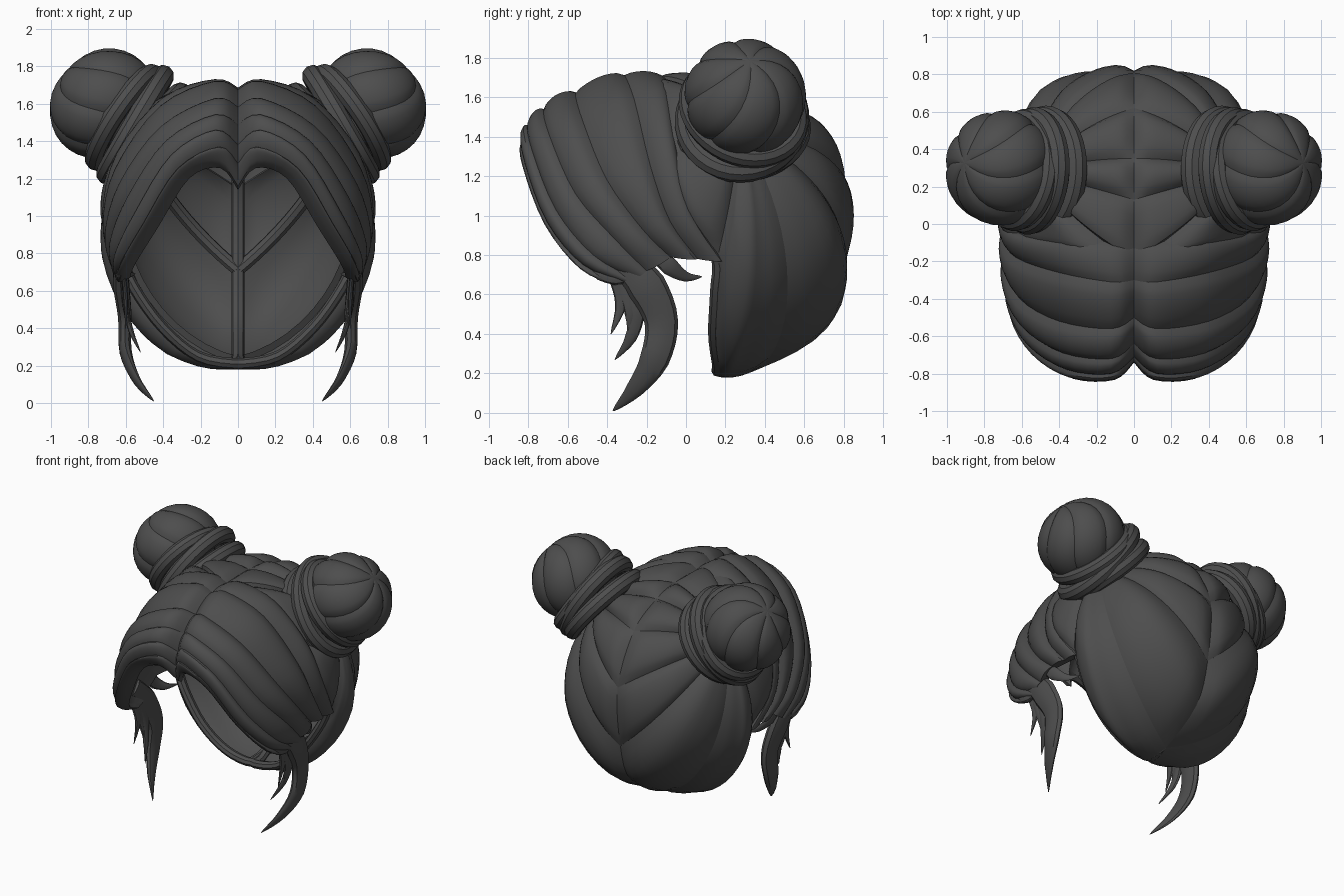
import bpy, bmesh
from math import sin, cos, pi
from mathutils import Vector as V

if "Cube" in bpy.data.objects:
    bpy.data.objects.remove(bpy.data.objects["Cube"])

mat = bpy.data.materials.new("dark_hair")
mat.diffuse_color = (0.075, 0.075, 0.075, 1)
mat.use_nodes = True
mat.node_tree.nodes["Principled BSDF"].inputs["Base Color"].default_value = mat.diffuse_color


def spline(pts, t, closed=False):
    """Catmull-Rom point; t counts control points."""
    n = len(pts)
    i = int(t) if closed else min(int(t), n - 2)
    f = t - i
    get = (lambda k: V(pts[k % n])) if closed else (lambda k: V(pts[max(0, min(n - 1, k))]))
    a, b, c, d = (get(i + k) for k in (-1, 0, 1, 2))
    return 0.5 * (2 * b + (c - a) * f + (2 * a - 5 * b + 4 * c - d) * f * f
                  + (3 * b - a - 3 * c + d) * f ** 3)


def skin(bm, rows, wrap=False, loop=False, caps=False):
    """Quads between rows of points."""
    vs = [[bm.verts.new(p) for p in r] for r in rows]
    m = len(vs[0])
    for i in range(len(vs) if loop else len(vs) - 1):
        a, b = vs[i], vs[(i + 1) % len(vs)]
        for k in range(m if wrap else m - 1):
            q = (k + 1) % m
            bm.faces.new((a[k], a[q], b[q], b[k]))
    if caps:
        bm.faces.new(vs[0])
        bm.faces.new(vs[-1])


def finish(bm, name):
    bmesh.ops.remove_doubles(bm, verts=bm.verts, dist=0.0005)
    bmesh.ops.recalc_face_normals(bm, faces=bm.faces)
    me = bpy.data.meshes.new(name)
    bm.to_mesh(me)
    bm.free()
    me.materials.append(mat)
    ob = bpy.data.objects.new(name, me)
    bpy.context.collection.objects.link(ob)
    ob.modifiers.new("mirror", 'MIRROR').use_clip = False
    return ob


# Scalp cap: puffed panels radiating from the bun to the centre parting and rim
C = V((0, 0.1, 1.0))
B = V((0.52, 0.27, 1.42)) - C
edge = [(0, -.2, 1.67), (0, .13, 1.68), (0, .35, 1.64), (0, .62, 1.5), (0, .81, 1.15),
        (0, .78, .7), (0, .66, .4), (0, .34, .21), (0, .18, .18), (.22, .17, .22),
        (.42, .15, .38), (.58, .16, .6), (.66, .16, .79), (.69, .0, 1.0),
        (.62, -.09, 1.3), (.3, -.15, 1.62)]


def seam_point(e, t):
    """Point on the head between the bun (t=0) and edge point e (t=1)."""
    d = B.normalized().slerp(e.normalized(), t)
    return d, B.length + (e.length - B.length) * t


bm = bmesh.new()
NT = 16
for i0, i1 in [(0, 1), (1, 2), (2, 3), (3, 4), (4, 5), (5, 7), (7, 12), (12, 14), (14, 16)]:
    nu = 8 if i1 - i0 < 3 else 16
    cols = []
    for k in range(nu + 1):
        u = k / nu
        e = spline(edge, min(i0 + u * (i1 - i0), 15.9999), True)
        e.x = max(e.x, 0)
        e -= C
        col = []
        for j in range(1, NT + 1):
            t = j / NT
            d, r = seam_point(e, t)
            puff = 0.045 * sin(pi * u) ** 0.6 * min(1, t * 2) * min(1, (1 - t) * 7) ** 0.5
            col.append(C + d * (r + puff))
        col.append(C + e * (1 - 0.05 / e.length))      # tucked-in seam
        cols.append(col)
    tuck = lambda col: [p - (p - C).normalized() * 0.04 for p in col]
    skin(bm, [tuck(cols[0])] + cols + [tuck(cols[-1])])
finish(bm, "scalp_panels")

# Rolled seams on the inside of the cap: centre, diagonal and rim
bm = bmesh.new()
centre_line = [spline(edge, 2.5 + k * .25, True) - C for k in range(23)]
rim_line = [spline(edge, 8 + k * .25, True) - C for k in range(19)]
diagonal = [d * r for d, r in (seam_point(V(edge[5]) - C, .25 + k * .05) for k in range(16))]
for line in (centre_line, rim_line, diagonal):
    rows = []
    for k, p in enumerate(line):
        T = line[min(k + 1, len(line) - 1)] - line[max(k - 1, 0)]
        n = p.normalized()
        s = T.cross(n).normalized()
        rows.append([C + p - n * 0.03 + (s * cos(q * pi / 4) * 1.2 + n * sin(q * pi / 4)) * 0.03
                     for q in range(8)])
    skin(bm, rows, wrap=True, caps=True)
finish(bm, "inner_seams")

# Swept front hair: thick bands between successive seams, parted in the middle
seams = [
    [(0, -.08, 1.65), (.12, -.09, 1.68), (.36, -.08, 1.61), (.6, -.05, 1.35), (.69, .03, 1.02), (.65, .19, .77)],
    [(0, -.3, 1.67), (.12, -.31, 1.71), (.4, -.26, 1.58), (.63, -.18, 1.25), (.69, -.08, .97), (.66, .06, .78)],
    [(0, -.5, 1.58), (.12, -.56, 1.62), (.4, -.52, 1.47), (.61, -.4, 1.18), (.68, -.22, .93), (.66, -.08, .79)],
    [(0, -.64, 1.49), (.12, -.72, 1.54), (.38, -.69, 1.4), (.58, -.56, 1.11), (.67, -.36, .88), (.66, -.2, .72)],
    [(0, -.71, 1.38), (.12, -.80, 1.46), (.35, -.78, 1.33), (.54, -.66, 1.03), (.65, -.47, .8), (.64, -.26, .68)],
    [(0, -.73, 1.28), (.1, -.82, 1.37), (.32, -.81, 1.25), (.5, -.70, .96), (.62, -.52, .75), (.63, -.31, .66)],
    [(0, -.71, 1.16), (.1, -.79, 1.28), (.28, -.79, 1.22), (.46, -.68, .94), (.59, -.53, .73), (.62, -.37, .65)]]
F = V((0, -.15, .95))
bm = bmesh.new()
for s, (sa, sb) in enumerate(zip(seams, seams[1:])):
    rows = []
    for j in range(21):
        a, b = spline(sa, j / 4), spline(sb, j / 4)
        n = ((a + b) / 2 - F).normalized()
        puff = (0.045 if s < 3 else 0.032) * (0.6 + 0.4 * sin(pi * j / 20))
        mids = [a.lerp(b, k / 8) + n * puff * sin(pi * (k / 8) ** 0.8) ** 0.7 for k in range(1, 8)]
        rows.append([a - n * 0.05, a] + mids + [b, b - n * 0.05])
    skin(bm, rows, wrap=True, caps=True)
finish(bm, "front_bands")


# Loose tapered locks; each point is (x, y, z) and a half width
def lock(bm, pts, widths):
    rows = []
    n = (len(pts) - 1) * 4
    for j in range(n + 1):
        t = j / 4
        p = spline(pts, t)
        T = spline(pts, min(t + .05, len(pts) - 1)) - spline(pts, max(t - .05, 0))
        side = T.cross(V((1, 0, 0))).normalized()
        i = min(int(t), len(pts) - 2)
        w = widths[i] + (widths[i + 1] - widths[i]) * (t - i)
        rows.append([p + side * w * cos(k * pi / 5) + V((w * 0.45 * sin(k * pi / 5), 0, 0))
                     for k in range(10)])
    skin(bm, rows, wrap=True, caps=True)


bm = bmesh.new()
lock(bm, [(.63, -.34, .8), (.625, -.2, .64), (.605, -.125, .46), (.6, -.16, .27), (.54, -.26, .12), (.45, -.37, .01)],
     [.07, .1, .085, .075, .045, .003])
lock(bm, [(.61, -.3, .7), (.6, -.25, .52), (.57, -.28, .38), (.52, -.36, .27)], [.03, .04, .03, .002])
lock(bm, [(.61, -.36, .68), (.6, -.33, .55), (.6, -.38, .4)], [.03, .03, .002])
lock(bm, [(.61, -.33, .68), (.6, -.28, .5), (.56, -.29, .36)], [.03, .03, .002])
lock(bm, [(.61, -.5, .76), (.63, -.43, .71), (.64, -.35, .68), (.63, -.24, .69)], [.01, .04, .03, .002])
lock(bm, [(.65, -.16, .82), (.64, -.08, .74), (.6, 0, .69), (.55, .08, .69)], [.04, .045, .025, .002])
finish(bm, "side_locks")


def frame(a):
    a = V(a).normalized()
    e = a.cross(V((0, 1, 0))).normalized()
    return a, e, a.cross(e)


# Hair buns: lightly twisted lobes meeting at the upper outer side
centre = V((.715, .3, 1.6))
axis, e1, e2 = frame((.72, .1, .69))
bm = bmesh.new()
rows = []
for j in range(17):
    th = pi * (0.004 + 0.95 * j / 16)
    row = []
    for k in range(56):
        ph = 2 * pi * k / 56 + 0.5 * cos(th)
        g = 0.95 + 0.06 * abs(sin(pi * k / 8)) ** 0.5 * min(1, sin(th) * 1.6)
        row.append(centre + axis * (.28 * g * cos(th)) + (e1 * cos(ph) + e2 * sin(ph)) * (.308 * g * sin(th)))
    rows.append(row)
skin(bm, rows, wrap=True, caps=True)
finish(bm, "hair_bun")

# Twisted strands wrapped around the bun base
axis, e1, e2 = frame((.82, .08, .56))
bm = bmesh.new()
for off, big, small, ph0 in [(-.13, .275, .055, 0), (-.2, .29, .06, 2.2), (-.28, .285, .06, 4.2)]:
    rows = []
    for k in range(36):
        ph = 2 * pi * k / 36
        out = e1 * cos(ph) + e2 * sin(ph)
        mid = centre + axis * (off + .03 * sin(ph + ph0)) + out * (big + .012 * sin(2 * ph + ph0))
        rows.append([mid + (out * cos(q * pi / 5) + axis * sin(q * pi / 5)) * small for q in range(10)])
    skin(bm, rows, wrap=True, loop=True)
finish(bm, "bun_wrap")

# Smooth shading with crisp seams
for ob in bpy.context.collection.objects:
    ob.select_set(True)
    bpy.context.view_layer.objects.active = ob
bpy.ops.object.shade_smooth_by_angle(angle=0.6)
